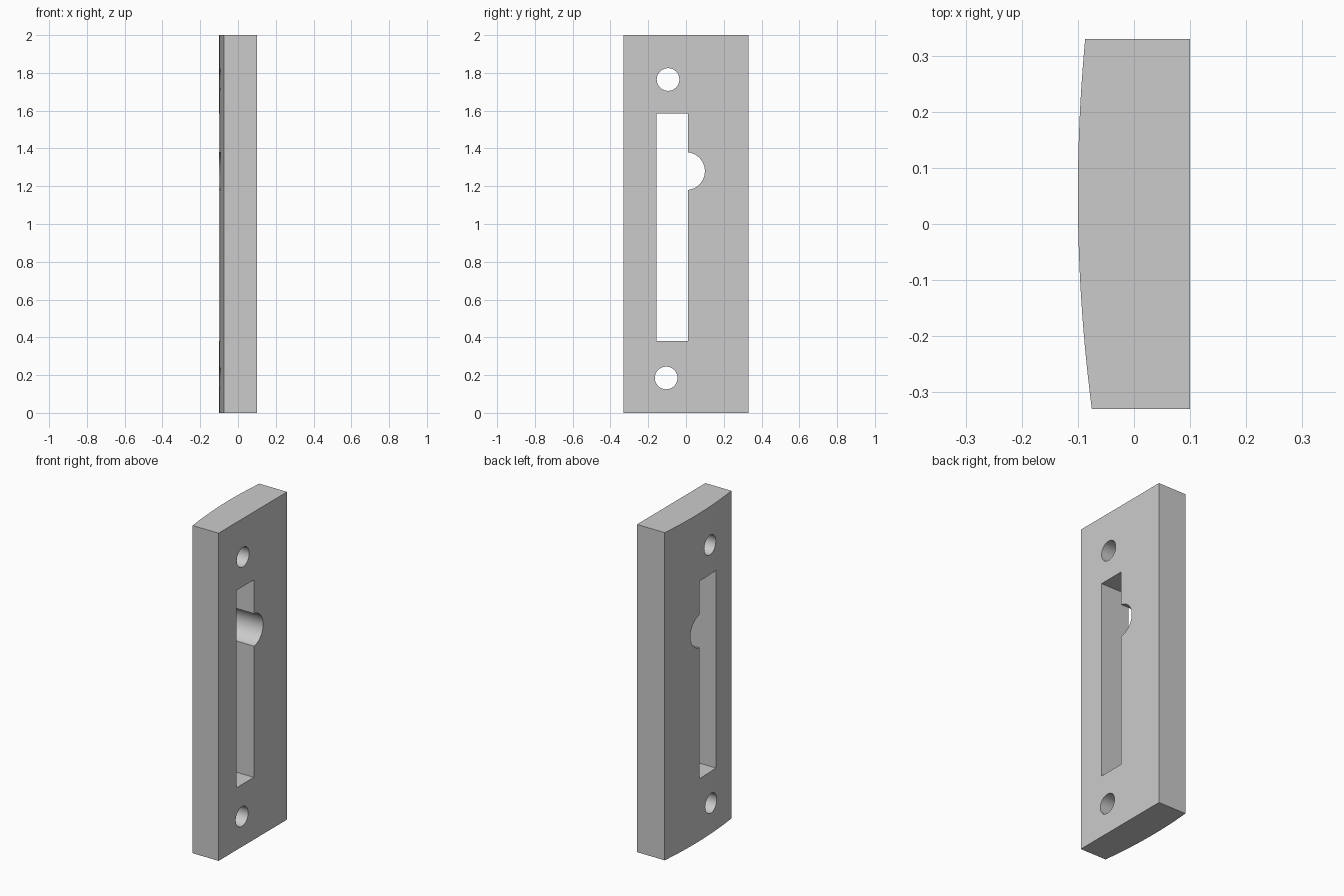
import bpy, bmesh
from math import pi
from mathutils import Matrix

cube = bpy.data.objects.get("Cube")
if cube:
    bpy.data.objects.remove(cube, do_unlink=True)

grey = bpy.data.materials.new("plain_grey")
grey.use_nodes = True
colour = (0.6, 0.6, 0.6, 1)
grey.diffuse_color = colour
grey.node_tree.nodes["Principled BSDF"].inputs["Base Color"].default_value = colour


def add_object(name, bm):
    bmesh.ops.recalc_face_normals(bm, faces=bm.faces)
    mesh = bpy.data.meshes.new(name)
    bm.to_mesh(mesh)
    bm.free()
    mesh.materials.append(grey)
    obj = bpy.data.objects.new(name, mesh)
    bpy.context.collection.objects.link(obj)
    return obj


def round_cutter(name, y, z, radius):
    bm = bmesh.new()
    place = Matrix.Translation((0, y, z)) @ Matrix.Rotation(pi / 2, 4, 'Y')
    bmesh.ops.create_cone(bm, cap_ends=True, segments=48, radius1=radius,
                          radius2=radius, depth=0.6, matrix=place)
    return add_object(name, bm)


def box_cutter(name, y0, y1, z0, z1):
    bm = bmesh.new()
    place = Matrix.Translation((0, (y0 + y1) / 2, (z0 + z1) / 2))
    size = Matrix.Diagonal((0.5, y1 - y0, z1 - z0, 1))
    bmesh.ops.create_cube(bm, size=1, matrix=place @ size)
    return add_object(name, bm)


# Plate: flat on one side, gently crowned on the other, extruded upward
half, steps, crown = 0.33, 24, 0.053
profile = [(0.1, -half), (0.1, half)]
for i in range(steps + 1):
    y = half - 2 * half * i / steps
    profile.append((-0.1 + (y - crown) ** 2 / 5.9, y))
bm = bmesh.new()
base = bm.faces.new([bm.verts.new((x, y, 0)) for x, y in profile])
top = bmesh.ops.extrude_face_region(bm, geom=[base])["geom"]
bmesh.ops.translate(bm, vec=(0, 0, 2),
                    verts=[v for v in top if isinstance(v, bmesh.types.BMVert)])
plate = add_object("strike_plate", bm)

# Openings: two screw holes, a long slot and a round notch beside it
cutters = [
    round_cutter("upper_screw_hole", -0.095, 1.765, 0.06),
    round_cutter("lower_screw_hole", -0.105, 0.185, 0.06),
    box_cutter("long_slot", -0.155, 0.01, 0.38, 1.585),
    round_cutter("round_notch", 0, 1.28, 0.1),
]
bpy.ops.object.select_all(action='DESELECT')
bpy.context.view_layer.objects.active = plate
plate.select_set(True)
for cutter in cutters:
    cutter.hide_render = True
    mod = plate.modifiers.new(cutter.name, 'BOOLEAN')
    mod.operation = 'DIFFERENCE'
    mod.solver = 'EXACT'
    mod.object = cutter
    bpy.ops.object.modifier_apply(modifier=mod.name)
    bpy.data.objects.remove(cutter, do_unlink=True)

bpy.ops.object.shade_smooth_by_angle(angle=pi / 6)
